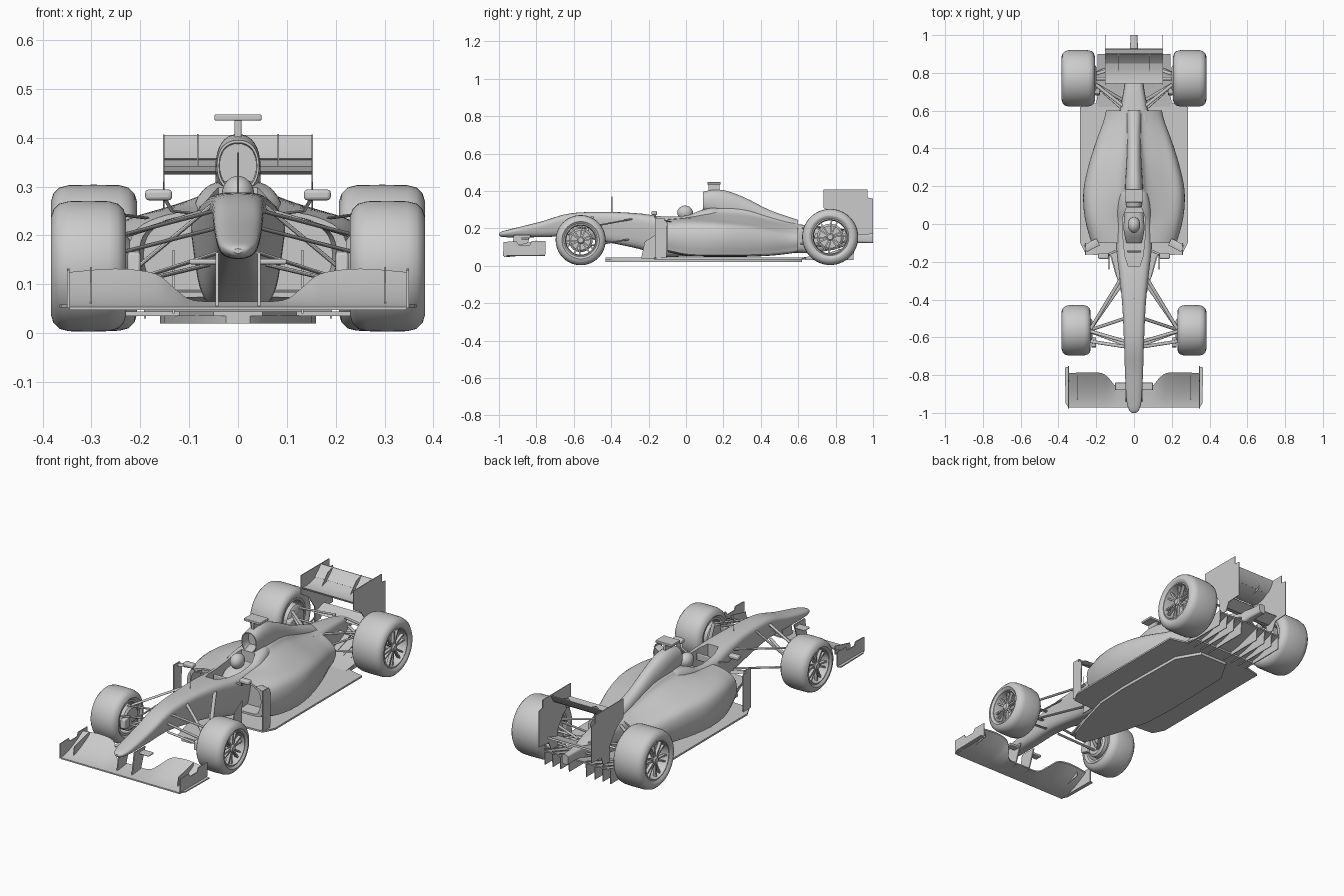
import bpy, bmesh, math
from mathutils import Vector, Matrix

if "Cube" in bpy.data.objects:
    bpy.data.objects.remove(bpy.data.objects["Cube"])


def finish(name, bm, mirror=False, angle=35, bevel=0, cutter=None):
    bmesh.ops.recalc_face_normals(bm, faces=bm.faces)
    me = bpy.data.meshes.new(name)
    bm.to_mesh(me)
    bm.free()
    ob = bpy.data.objects.new(name, me)
    bpy.context.collection.objects.link(ob)
    bpy.ops.object.select_all(action='DESELECT')
    ob.select_set(True)
    bpy.context.view_layer.objects.active = ob
    if cutter:
        m = ob.modifiers.new("cut", 'BOOLEAN')
        m.object, m.solver = cutter, 'EXACT'
        bpy.ops.object.modifier_apply(modifier="cut")
    bpy.ops.object.shade_smooth_by_angle(angle=math.radians(angle))
    if bevel:
        m = ob.modifiers.new("bevel", 'BEVEL')
        m.width, m.segments = bevel, 3
    if mirror:
        ob.modifiers.new("mirror", 'MIRROR').use_mirror_merge = False
    return ob


def spline(pts, m):
    # Catmull-Rom through tuples of any length
    out, n = [], len(pts)
    for i in range(n - 1):
        a, b, c, d = pts[max(i - 1, 0)], pts[i], pts[i + 1], pts[min(i + 2, n - 1)]
        for k in range(m):
            t = k / m
            out.append(tuple(q + .5 * t * (r - p + t * (2*p - 5*q + 4*r - s + t * (3*(q - r) + s - p)))
                             for p, q, r, s in zip(a, b, c, d)))
    return out + [tuple(pts[-1])]


def skin(bm, rings, cap=True, loop=False):
    vs = [[bm.verts.new(p) for p in r] for r in rings]
    n = len(vs[0])
    for a, b in zip(vs, vs[1:] + (vs[:1] if loop else [])):
        for i in range(n):
            bm.faces.new((a[i], a[(i + 1) % n], b[(i + 1) % n], b[i]))
    if cap and not loop:
        bm.faces.new(vs[0])
        bm.faces.new(vs[-1][::-1])


def recess(ring, depth):
    # inset rim plus pushed-in floor for an opening
    zc = sum(p[2] for p in ring) / len(ring)
    return [[(x * s, y + d, zc + (z - zc) * s) for x, y, z in ring] for s, d in ((.9, 0), (.86, depth))]


def oval_loft(secs, taper=0, n=40, m=5):
    # sections: y, half width, bottom, top, squareness
    rings = []
    for y, w, zb, zt, e in spline(secs, m):
        ring = []
        for i in range(n):
            c, s = math.cos(2*math.pi*i/n), math.sin(2*math.pi*i/n)
            v = math.copysign(abs(s) ** (2/e), s)
            ring.append((w * math.copysign(abs(c) ** (2/e), c) * (1 - taper * (1 - v) / 2), y,
                         (zb + zt) / 2 + (zt - zb) / 2 * v))
        rings.append(ring)
    return rings


def prism(name, pts, axis, lo, hi, mirror=False, **kw):
    # extrude a 2D outline along x (y,z), or z (x,y)
    bm = bmesh.new()
    place = {'x': lambda p, t: (t, *p), 'z': lambda p, t: (*p, t)}[axis]
    skin(bm, [[place(p, t) for p in pts] for t in (lo, hi)])
    return finish(name, bm, mirror, **kw)


def sym(half):
    return half + [(-x, y) for x, y in half[::-1]]


def box(bm, lo, hi, rot=None):
    lo, hi = Vector(lo), Vector(hi)
    mat = Matrix.Translation((lo + hi) / 2) @ Matrix.Diagonal((*(hi - lo), 1))
    bmesh.ops.create_cube(bm, size=1, matrix=rot @ mat if rot else mat)


def struts(name, pairs, r, flat=.45, mirror=True):
    bm = bmesh.new()
    for p, q in pairs:
        p, q = Vector(p), Vector(q)
        mat = Matrix.Translation((p + q) / 2) @ (q - p).to_track_quat('Z', 'Y').to_matrix().to_4x4()
        bmesh.ops.create_cone(bm, cap_ends=True, segments=12, radius1=r, radius2=r, depth=(q - p).length,
                              matrix=mat @ Matrix.Diagonal((1, flat, 1, 1)))
    finish(name, bm, mirror)


# cockpit cutter
cut = prism("cockpit_cutter", sym([(.03, -.225), (.048, -.17), (.06, -.05), (.06, .03), (.04, .085)]), 'z', .17, .37)
cut.hide_render = True

# nose and tub
bm = bmesh.new()
skin(bm, oval_loft([(-1, .01, .163, .173, 2), (-.985, .03, .155, .183, 2.2), (-.93, .046, .152, .198, 2.5),
                    (-.78, .054, .153, .235, 3), (-.62, .059, .155, .28, 3.5), (-.42, .069, .125, .288, 4),
                    (-.25, .088, .09, .28, 4), (-.12, .104, .05, .266, 4), (0, .105, .05, .272, 4),
                    (.08, .1, .05, .298, 4), (.16, .085, .06, .312, 3.5), (.24, .05, .08, .29, 3)], .3))
finish("nose_and_tub", bm, cutter=cut)

# sidepods and engine bodywork: y, spine top, spine width, shoulder, half width, bottom
bm = bmesh.new()
rings = []
for y, top, ws, sh, W, zb in spline([(-.1, .255, .06, .243, .225, .075), (0, .265, .07, .25, .254, .055),
                                     (.1, .3, .08, .25, .268, .05), (.2, .32, .075, .245, .265, .05),
                                     (.32, .31, .065, .235, .238, .05), (.44, .275, .055, .215, .2, .055),
                                     (.54, .25, .05, .2, .163, .065), (.6, .24, .05, .195, .148, .075)], 5):
    half = spline([(0, top), (ws * .6, top - .012), (ws, (top + sh) / 2), ((ws + W) / 2, sh), (W * .92, sh - .03),
                   (W, (sh + zb) / 2), (W * .94, zb + .025), (W * .8, zb), (0, zb)], 4)
    rings.append([(x, y, z) for x, z in half] + [(-x, y, z) for x, z in half[-2:0:-1]])
front, rear = recess(rings[0], .07), recess(rings[-1], -.06)
skin(bm, front[::-1] + rings + rear)
finish("sidepod_bodywork", bm, cutter=cut)
bpy.data.objects.remove(cut)

# airbox and engine spine
bm = bmesh.new()
rings = oval_loft([(.09, .043, .29, .395, 2.3), (.15, .046, .27, .407, 2.3), (.22, .046, .24, .4, 2.3),
                   (.32, .04, .22, .362, 2.2), (.45, .036, .2, .297, 2.2), (.6, .04, .16, .245, 2.2)], n=32)
skin(bm, recess(rings[0], .05)[::-1] + rings)
finish("airbox", bm)

# gearbox and rear crash structure
bm = bmesh.new()
skin(bm, oval_loft([(.54, .09, .07, .225, 4), (.68, .06, .07, .215, 4), (.8, .042, .09, .2, 4),
                    (.9, .024, .12, .178, 4), (1, .018, .122, .172, 4)]))
finish("gearbox", bm)

# driver and controls
bm = bmesh.new()
bmesh.ops.create_uvsphere(bm, u_segments=32, v_segments=16, radius=1,
                          matrix=Matrix.Translation((0, -.005, .284)) @ Matrix.Diagonal((.033, .042, .038, 1)))
finish("helmet", bm, angle=60)
bm = bmesh.new()
skin(bm, oval_loft([(-.1, .04, .17, .2, 3), (-.03, .055, .17, .25, 3), (.06, .05, .17, .26, 3)]))
finish("driver_torso", bm)
bm = bmesh.new()
box(bm, (-.038, -.15, .222), (.038, -.14, .258))
finish("steering_wheel", bm, bevel=.004)

# roll hoop camera
bm = bmesh.new()
box(bm, (-.048, .115, .435), (.048, .185, .448))
box(bm, (-.007, .12, .395), (.007, .18, .437))
finish("roll_hoop_camera", bm, bevel=.003)
struts("nose_antenna", [((0, -.395, .28), (0, -.395, .37))], .002, 1, False)

# mirrors
bm = bmesh.new()
box(bm, (.135, -.185, .272), (.19, -.155, .294))
finish("mirror", bm, True, bevel=.007)
struts("mirror_stay", [((.15, -.17, .275), (.135, -.16, .25)), ((.135, -.16, .25), (.09, -.14, .245))], .006)

# floor, plank and diffuser
prism("floor", sym([(.05, -.43), (.08, -.32), (.12, -.17), (.255, -.16), (.285, -.1), (.285, .62), (.2, .64), (.19, .7)]),
      'z', .035, .044)
prism("plank", sym([(.025, -.43), (.05, -.4), (.1, -.26), (.15, -.08), (.16, .1), (.15, .5), (.08, .62)]), 'z', .02, .036)
prism("diffuser", [(.62, .036), (.75, .055), (.9, .1), (.9, .107), (.75, .063), (.62, .044)], 'x', -.192, .192)
for x in (.05, .1, .145, .19):
    prism("diffuser_strake", [(.64, .03), (.895, .03), (.9, .115), (.75, .065), (.64, .042)], 'x', x - .002, x + .002, True)

# vanes at the sidepod fronts
prism("pod_vane", [(-.165, .044), (-.105, .044), (-.1, .225), (-.115, .255), (-.165, .255)], 'x', .255, .26, True)
prism("bargeboard", [(-.24, .04), (-.16, .04), (-.155, .17), (-.22, .13)], 'x', .13, .134, True)
struts("pod_vane_bridge", [((.258, -.13, .245), (.19, -.095, .236))], .02, .15)

# front wing: stations x, rear y, rear z
bm = bmesh.new()
rings = []
for x, yr, zr in spline([(0, -.86, .058), (.09, -.86, .06), (.13, -.82, .085), (.17, -.79, .115),
                         (.25, -.785, .125), (.345, -.79, .118)], 4):
    edge = [(x, -.972 + (yr + .972) * k / 8, .047 + (zr - .047) * (k / 8) ** 1.6) for k in range(9)]
    rings.append([(x, y, z + .007) for _, y, z in edge] + edge[::-1])
skin(bm, rings)
finish("front_wing", bm, True)
prism("front_wing_endplate", [(-.978, .052), (-.975, .128), (-.905, .13), (-.895, .112), (-.835, .112),
                              (-.825, .132), (-.752, .132), (-.752, .06)], 'x', .345, .35, True)
prism("front_wing_footplate", [(.345, -.975), (.362, -.95), (.366, -.76), (.345, -.755)], 'z', .053, .059, True)
prism("front_wing_fin", [(-.93, .06), (-.925, .105), (-.8, .135), (-.8, .09)], 'x', .3, .303, True)
prism("nose_pylon", [(-.94, .05), (-.87, .055), (-.83, .165), (-.92, .165)], 'x', .04, .046, True)
bm = bmesh.new()
box(bm, (.04, -.88, .141), (.1, -.84, .152))
finish("nose_winglet", bm, True, bevel=.004)

# rear wing
prism("rear_wing_main", [(.745, .342), (.75, .331), (.78, .325), (.82, .332), (.865, .357), (.82, .343), (.78, .338)],
      'x', -.15, .15)
prism("rear_wing_flap", [(.85, .358), (.86, .352), (.885, .37), (.905, .405), (.9, .406), (.88, .382)], 'x', -.15, .15)
prism("rear_wing_endplate", [(.735, .407), (.97, .407), (.97, .365), (1, .36), (1, .17), (.92, .165), (.9, .12),
                             (.85, .12), (.85, .2), (.8, .27), (.735, .31)], 'x', .15, .154, True)
prism("rear_wing_slot_bracket", [(.8, .33), (.87, .345), (.905, .408), (.86, .395)], 'x', .081, .084, True)
prism("beam_wing", [(.84, .172), (.87, .165), (.93, .19), (.925, .196), (.87, .178)], 'x', -.152, .152)

# suspension
struts("front_suspension", [((.05, -.62, .25), (.24, -.565, .2)), ((.07, -.29, .25), (.23, -.555, .2)),
                            ((.04, -.64, .165), (.24, -.565, .1)), ((.06, -.31, .14), (.23, -.555, .1)),
                            ((.05, -.5, .265), (.23, -.56, .115)), ((.045, -.65, .215), (.24, -.62, .165))], .009)
struts("rear_suspension", [((.04, .61, .2), (.23, .76, .205)), ((.03, .85, .19), (.23, .785, .205)),
                           ((.05, .6, .12), (.23, .76, .1)), ((.03, .87, .14), (.23, .785, .1)),
                           ((.05, .65, .12), (.22, .75, .2)), ((.03, .77, .155), (.26, .77, .155))], .009)


# wheels
def lathe(bm, prof, y, z, n=56, loop=False):
    skin(bm, [[(x, y + r * math.cos(2*math.pi*i/n), z + r * math.sin(2*math.pi*i/n)) for i in range(n)]
              for x, r in prof], True, loop)


def wheel(end, y, z, r, a, b):
    k = r * .66
    side = [(.01, k), (.001, k + .012), (0, r - .034), (.005, r - .018), (.017, r - .006), (.036, r - .001)]
    bm = bmesh.new()
    lathe(bm, [(a + d, q) for d, q in side] + [((a + b) / 2, r)] + [(b - d, q) for d, q in side[::-1]], y, z, loop=True)
    finish(end + "_tyre", bm, True, 50)
    bm = bmesh.new()
    lathe(bm, [(a + .01, k + .001), (b - .01, k + .001), (b - .008, k - .006), (b - .03, k - .011), (a + .01, k - .011)],
          y, z, loop=True)
    lathe(bm, [(b - .06, .02), (b - .018, .02), (b - .012, .014), (b - .012, .008)], y, z, 24)
    for i in range(12):
        rot = Matrix.Translation((0, y, z)) @ Matrix.Rotation(math.pi / 6 * (i + (.16 if i % 2 else -.16)), 4, 'X')
        box(bm, (b - .036, -.004, .012), (b - .02, .004, k - .004), rot)
    finish(end + "_rim", bm, True)
    bm = bmesh.new()
    lathe(bm, [(a - .008, k * .6), (a, k * .72), (b - .07, k * .72), (b - .06, k * .6)], y, z, 32)
    finish(end + "_brake_drum", bm, True)


wheel("front", -.563, .137, .134, .229, .383)
wheel("rear", .771, .154, .15, .207, .383)
prism("front_brake_duct", [(-.655, .12), (-.61, .11), (-.6, .17), (-.65, .165)], 'x', .2, .226, True, bevel=.005)
prism("rear_brake_duct", [(.68, .12), (.73, .11), (.74, .18), (.69, .175)], 'x', .18, .207, True, bevel=.005)
